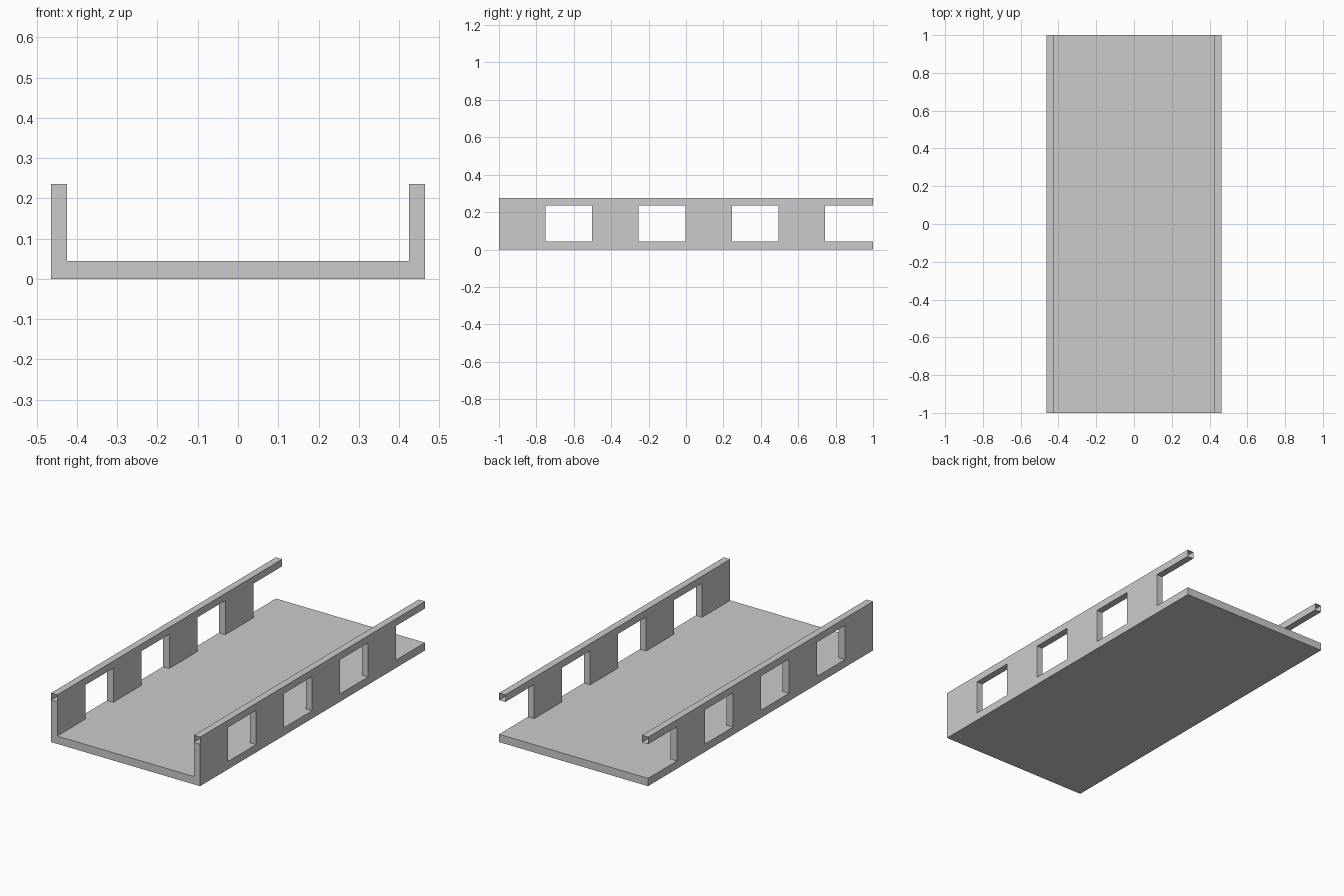
import bpy, bmesh

if "Cube" in bpy.data.objects:
    bpy.data.objects.remove(bpy.data.objects["Cube"])

HALF_W, WALL_IN = 0.464, 0.425      # outer and inner x of the side walls
FLOOR_TOP, RAIL_BOTTOM, TOP = 0.044, 0.236, 0.276
POST_LEN, PITCH = 0.249, 0.498


def box(name, lo, hi, open_ends=False):
    """Box between two corners; open_ends leaves off the two y end faces."""
    bm = bmesh.new()
    bmesh.ops.create_cube(bm, size=1)
    for v in bm.verts:
        v.co = [(l + h) / 2 + c * (h - l) for l, h, c in zip(lo, hi, v.co)]
    if open_ends:
        bm.normal_update()
        ends = [f for f in bm.faces if abs(f.normal.y) > 0.9]
        bmesh.ops.delete(bm, geom=ends, context='FACES_ONLY')
    mesh = bpy.data.meshes.new(name)
    bm.to_mesh(mesh)
    bm.free()
    obj = bpy.data.objects.new(name, mesh)
    bpy.context.collection.objects.link(obj)
    return obj


# Floor slab
box("floor", (-HALF_W, -1, 0), (HALF_W, 1, FLOOR_TOP))

# Wall posts: four along the length, leaving window gaps
posts = box("wall_posts", (WALL_IN, -1, FLOOR_TOP),
            (HALF_W, -1 + POST_LEN, RAIL_BOTTOM))
array = posts.modifiers.new("repeat", 'ARRAY')
array.count = 4
array.use_relative_offset = False
array.use_constant_offset = True
array.constant_offset_displace = (0, PITCH, 0)

# Top rails: hollow, open at both ends
rails = box("top_rails", (WALL_IN, -1, RAIL_BOTTOM), (HALF_W, 1, TOP), open_ends=True)

# Copy the wall to the other side
for obj in (posts, rails):
    obj.modifiers.new("mirror", 'MIRROR').use_axis[0] = True
